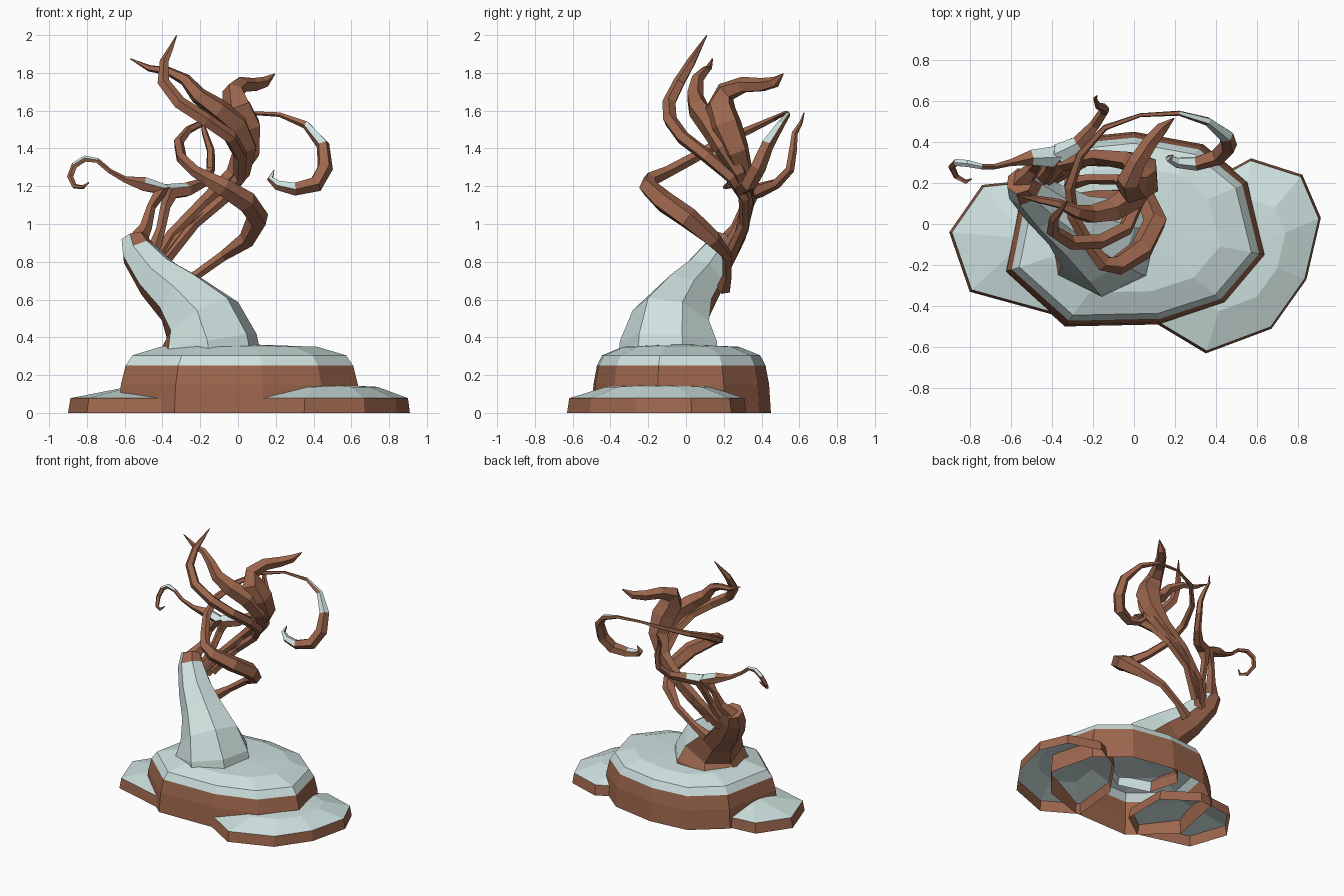
import bpy, bmesh, math
from mathutils import Vector


def material(name, rgb):
    m = bpy.data.materials.new(name)
    m.diffuse_color = (*rgb, 1)
    return m


BARK = material("brown_bark", (0.34, 0.135, 0.075))
SNOW = material("pale_snow", (0.62, 0.76, 0.74))


def finish(name, bm, is_snow):
    """Make a flat-shaded object; faces passing the rule are pale."""
    bmesh.ops.recalc_face_normals(bm, faces=bm.faces)
    bm.normal_update()
    for f in bm.faces:
        f.smooth = False
        f.material_index = int(bool(is_snow(f.calc_center_median(), f.normal)))
    me = bpy.data.meshes.new(name)
    bm.to_mesh(me)
    bm.free()
    me.materials.append(BARK)
    me.materials.append(SNOW)
    ob = bpy.data.objects.new(name, me)
    bpy.context.collection.objects.link(ob)
    return ob


def bridge(bm, a, b):
    n = len(a)
    for i in range(n):
        bm.faces.new((a[i], a[(i + 1) % n], b[(i + 1) % n], b[i]))


def mound(name, outline, centre, levels, peak, snow_z):
    """Stack of scaled outlines, open below, closed by a low peak."""
    bm = bmesh.new()
    cx, cy = centre
    rings = [[bm.verts.new((cx + (x - cx) * s, cy + (y - cy) * s, z))
              for x, y in outline] for s, z in levels]
    for a, b in zip(rings, rings[1:]):
        bridge(bm, a, b)
    top = bm.verts.new((cx, cy, peak))
    r = rings[-1]
    for i in range(len(r)):
        bm.faces.new((r[i], r[(i + 1) % len(r)], top))
    return finish(name, bm, lambda c, n: c.z > snow_z)


def limb(name, pts, sides=5, is_snow=lambda c, n: False, open_base=False):
    """Tapering tube through (x, y, z, radius) points."""
    bm = bmesh.new()
    P = [Vector(p[:3]) for p in pts]
    u = Vector((0, -1, 0))
    rings = []
    for i, p in enumerate(P):
        t = (P[min(i + 1, len(P) - 1)] - P[max(i - 1, 0)]).normalized()
        u = (u - t * u.dot(t)).normalized()
        v = t.cross(u)
        r = pts[i][3]
        rings.append([bm.verts.new(p + r * (math.cos(a) * u + math.sin(a) * v))
                      for a in (2 * math.pi * k / sides for k in range(sides))])
    for a, b in zip(rings, rings[1:]):
        bridge(bm, a, b)
    if not open_base:
        bm.faces.new(rings[0])
    bm.faces.new(rings[-1])
    return finish(name, bm, is_snow)


# Snow-covered ground mounds
mound("main_mound",
      [(-.62, -.23), (-.33, -.49), (.13, -.48), (.44, -.38), (.635, -.15), (.55, .2),
       (.33, .38), (0, .44), (-.3, .41), (-.53, .22)], (0, -.03),
      [(1.02, 0), (1, .15), (.96, .25), (.90, .305), (.66, .35)], .365, .26)
mound("left_mound",
      [(-.9, -.04), (-.8, -.33), (-.4, -.44), (-.2, -.3), (-.2, .05), (-.45, .22), (-.74, .19)],
      (-.52, -.07), [(1, 0), (.965, .078)], .15, .08)
mound("right_mound",
      [(.91, .03), (.82, .24), (.57, .32), (.35, .2), (.14, -.1), (.1, -.48),
       (.35, -.63), (.67, -.51), (.84, -.27)],
      (.5, -.14), [(1, 0), (.975, .078), (.58, .138)], .15, .08)

# Leaning trunk, pale on the front and upper side
lean = Vector((.7, -.65, .5))
limb("trunk",
     [(-.15, -.08, .28, .28), (-.16, -.08, .37, .27), (-.19, -.07, .49, .22),
      (-.30, 0, .61, .16), (-.43, .09, .72, .125), (-.53, .175, .85, .095),
      (-.555, .21, .925, .07)], 7,
     lambda c, n: n.dot(lean) > .03 and c.z < .91, open_base=True)

# Long strand that spirals out and ends in the right-hand curl
limb("right_curl_branch",
     [(-.32, .2, .66, .04), (-.22, .22, .73, .026), (-.08, .22, .83, .028),
      (.05, .14, .92, .047), (.105, .01, 1.03, .06), (.04, -.12, 1.12, .06),
      (-.08, -.2, 1.195, .05), (-.15, -.19, 1.235, .04), (-.22, -.1, 1.275, .032),
      (-.3, .04, 1.35, .03), (-.315, .18, 1.43, .028), (-.26, .34, 1.5, .022),
      (-.14, .47, 1.56, .015), (.03, .53, 1.59, .01), (.22, .54, 1.58, .013),
      (.36, .50, 1.525, .022), (.45, .43, 1.42, .036), (.46, .38, 1.30, .044),
      (.41, .33, 1.21, .044), (.30, .295, 1.185, .036), (.21, .30, 1.205, .027),
      (.17, .32, 1.24, .018), (.19, .335, 1.285, .003)], 5,
     lambda c, n: (n.z > .5 and .24 < c.x < .43 and c.z > 1.45)
     or (n.z > .35 and .1 < c.x < .27 and c.z < 1.28))

# Left limb with its small curl
limb("left_curl_branch",
     [(-.55, .2, .88, .06), (-.49, .27, .98, .035), (-.46, .31, 1.09, .025),
      (-.40, .33, 1.18, .055), (-.50, .325, 1.21, .04), (-.6, .3, 1.235, .018),
      (-.68, .28, 1.28, .014), (-.745, .28, 1.335, .014), (-.81, .295, 1.345, .018),
      (-.865, .30, 1.31, .018), (-.888, .28, 1.25, .017), (-.865, .23, 1.2, .014),
      (-.82, .205, 1.195, .011), (-.79, .22, 1.22, .003)], 5,
     lambda c, n: (n.z > .4 and c.x < -.76 and c.z > 1.29)
     or (n.z - .4 * n.y > .25 and -.53 < c.x < -.4 and c.z > 1.17))

# Limb that rises behind to a thin tip
limb("rear_branch",
     [(-.46, .2, .82, .04), (-.41, .27, .97, .026), (-.385, .33, 1.09, .028),
      (-.36, .345, 1.17, .05), (-.27, .39, 1.18, .04), (-.19, .48, 1.215, .028),
      (-.145, .55, 1.29, .025), (-.145, .565, 1.39, .022), (-.175, .575, 1.48, .017),
      (-.19, .61, 1.54, .01), (-.18, .625, 1.59, .003)], 5,
     lambda c, n: n.z - .4 * n.y > .35 and -.35 < c.x < -.25 and 1.15 < c.z < 1.25)

# Thick central limb ending in the right-hand horn
limb("central_branch",
     [(-.45, .2, .78, .045), (-.35, .29, .94, .034), (-.18, .33, 1.11, .038),
      (-.02, .31, 1.26, .05), (.05, .265, 1.39, .075), (.04, .21, 1.52, .092),
      (-.005, .18, 1.62, .085), (-.025, .21, 1.70, .058), (.015, .3, 1.735, .045),
      (.08, .4, 1.735, .038), (.14, .47, 1.75, .03), (.195, .515, 1.795, .003)])

# Limb ending in the left-hand horn
limb("left_horn_branch",
     [(-.42, .22, .8, .035), (-.28, .31, .98, .028), (-.1, .33, 1.13, .032),
      (.03, .28, 1.28, .042), (.045, .2, 1.41, .06), (-.01, .13, 1.53, .068),
      (-.11, .065, 1.61, .06), (-.21, .045, 1.68, .047), (-.28, .06, 1.765, .034),
      (-.37, .1, 1.81, .024), (-.47, .12, 1.825, .018), (-.57, .14, 1.875, .003)])

# Limb reaching the highest tip
limb("top_branch",
     [(-.38, .23, .82, .035), (-.23, .31, 1.0, .028), (-.07, .31, 1.14, .032),
      (.01, .24, 1.25, .036), (.015, .11, 1.36, .038), (-.04, -.02, 1.46, .038),
      (-.17, -.085, 1.55, .038), (-.31, -.09, 1.64, .037), (-.395, -.035, 1.75, .033),
      (-.39, .03, 1.86, .025), (-.355, .07, 1.93, .014), (-.325, .11, 1.998, .003)])
